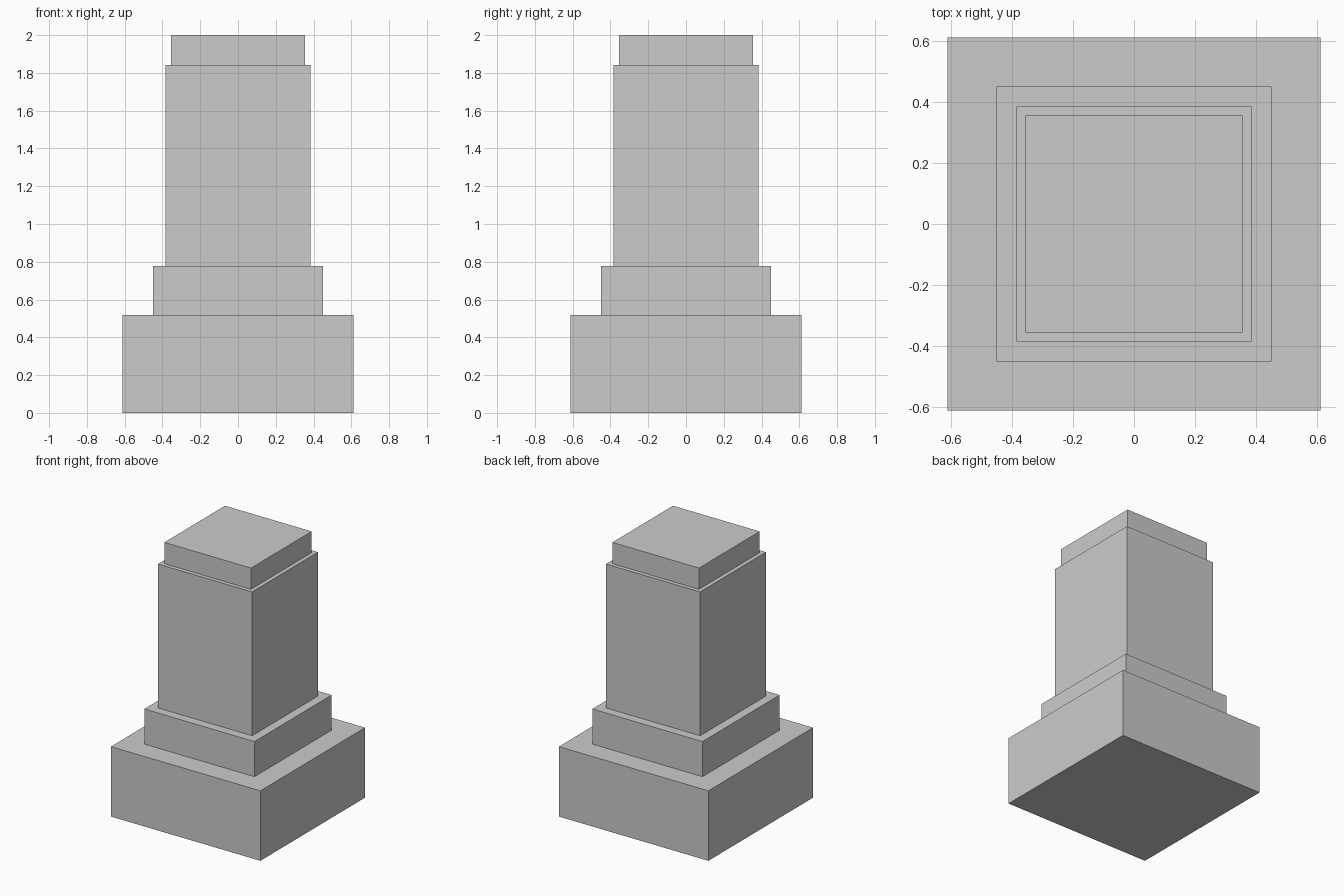
import bpy

if "Cube" in bpy.data.objects:
    bpy.data.objects.remove(bpy.data.objects["Cube"])


def block(name, half, z0, z1):
    """Square block of given half width between two heights."""
    bpy.ops.mesh.primitive_cube_add(size=1, location=(0, 0, (z0 + z1) / 2))
    ob = bpy.context.object
    ob.name = name
    ob.scale = (2 * half, 2 * half, z1 - z0)
    bpy.ops.object.transform_apply(location=False, rotation=False, scale=True)
    return ob


# Stacked tiers from the ground up: name, half width, top height
tiers = [
    ("base_plinth", 0.612, 0.518),
    ("lower_step", 0.451, 0.778),
    ("pillar_shaft", 0.385, 1.843),
    ("top_cap", 0.355, 2.0),
]
bottom = 0.0
for name, half, top in tiers:
    block(name, half, bottom, top)
    bottom = top
